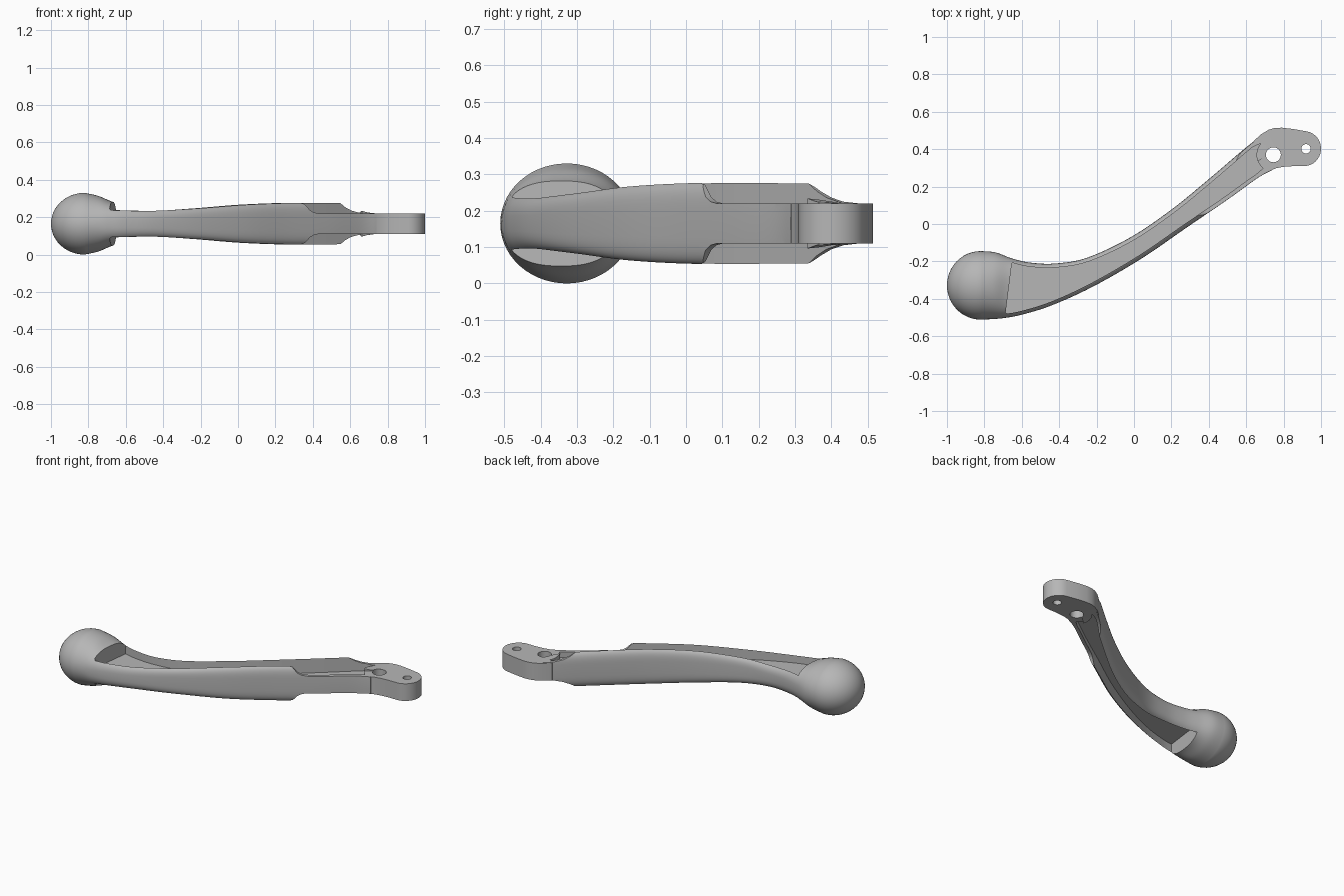
import bpy, bmesh, math
from mathutils import Vector

if "Cube" in bpy.data.objects:
    bpy.data.objects.remove(bpy.data.objects["Cube"])

MID = 0.165            # height of the symmetry plane
HOLE = Vector((0.745, 0.37))

metal = bpy.data.materials.new("grey metal")
metal.use_nodes = True
grey = (0.47, 0.47, 0.47, 1)
metal.diffuse_color = grey
metal.node_tree.nodes["Principled BSDF"].inputs["Base Color"].default_value = grey


def finish(name, bm):
    bmesh.ops.recalc_face_normals(bm, faces=bm.faces)
    mesh = bpy.data.meshes.new(name)
    bm.to_mesh(mesh)
    bm.free()
    mesh.materials.append(metal)
    obj = bpy.data.objects.new(name, mesh)
    bpy.context.collection.objects.link(obj)
    return obj


def prism(name, points, vec):
    bm = bmesh.new()
    face = bm.faces.new([bm.verts.new(p) for p in points])
    top = bmesh.ops.extrude_face_region(bm, geom=[face])["geom"]
    bmesh.ops.translate(bm, vec=vec, verts=[v for v in top if isinstance(v, bmesh.types.BMVert)])
    return finish(name, bm)


def combine(target, tool, operation):
    mod = target.modifiers.new("combine", "BOOLEAN")
    mod.operation, mod.solver, mod.object = operation, "EXACT", tool
    bpy.context.view_layer.objects.active = target
    bpy.ops.object.modifier_apply(modifier=mod.name)
    bpy.data.objects.remove(tool)


def spline(keys, steps):
    # Catmull-Rom through the key stations
    out = []
    for i in range(len(keys) - 1):
        a, b, c, d = (Vector(keys[min(max(k, 0), len(keys) - 1)]) for k in range(i - 1, i + 3))
        for s in range(steps):
            t = s / steps
            out.append(0.5 * (2 * b + (c - a) * t + (2 * a - 5 * b + 4 * c - d) * t * t
                              + (3 * b - a - 3 * c + d) * t ** 3))
    return out + [Vector(keys[-1])]


# Arm stations: back edge x, y, front edge x, y, half height, section squareness
keys = [
    (-0.82, -0.145, -0.82, -0.511, 0.165, 2.0),
    (-0.74, -0.152, -0.75, -0.508, 0.148, 2.1),
    (-0.65, -0.185, -0.69, -0.502, 0.117, 2.5),
    (-0.55, -0.207, -0.60, -0.485, 0.097, 2.9),
    (-0.42, -0.211, -0.44, -0.435, 0.085, 3.3),
    (-0.25, -0.180, -0.22, -0.335, 0.088, 4),
    (-0.02, -0.072, 0.04, -0.185, 0.106, 4),
    (0.20, 0.077, 0.28, -0.020, 0.116, 4),
    (0.40, 0.240, 0.50, 0.130, 0.119, 4),
    (0.60, 0.410, 0.66, 0.245, 0.119, 4),
    (0.72, 0.500, 0.74, 0.288, 0.119, 4),
]
arm = spline(keys, 6)

# Rounded ball tip in front of the first station
tip = []
for k in range(12):
    a = math.pi / 2 * k / 12
    r = max(math.sin(a), 1e-5)
    x = -0.82 - 0.18 * math.cos(a)
    tip.append((x, -0.328 + 0.183 * r, x, -0.328 - 0.183 * r, 0.165 * r, 2.0))

# Lofted lever body
bm = bmesh.new()
rings, SIDES = [], 56
for ux, uy, lx, ly, h, n in tip + [tuple(s) for s in arm]:
    c, w = Vector(((ux + lx) / 2, (uy + ly) / 2, MID)), Vector(((ux - lx) / 2, (uy - ly) / 2, 0))
    ring = []
    for k in range(SIDES):
        co, si = math.cos(math.tau * k / SIDES), math.sin(math.tau * k / SIDES)
        u = math.copysign(abs(co) ** (2 / n), co)
        v = math.copysign(abs(si) ** (2 / n), si)
        ring.append(bm.verts.new(c + w * u + Vector((0, 0, h * v))))
    rings.append(ring)
for a, b in zip(rings, rings[1:]):
    for k in range(SIDES):
        j = (k + 1) % SIDES
        bm.faces.new((a[k], a[j], b[j], b[k]))
bm.faces.new(rings[-1])
bmesh.ops.remove_doubles(bm, verts=rings[0], dist=1e-4)
lever = finish("lever", bm)


# Scooped flange ends, above and below
def trim(start, direction, curve, near, far):
    d = Vector((*direction, 0)).normalized()
    n = Vector((-d.y, d.x, 0))
    outline = [(0, 0.3)] + curve + [(0.6, 0.0545), (0.6, 0.3)]
    for side in (1, -1):
        pts = [Vector((*start, MID + side * z)) + d * s + n * near for s, z in outline]
        combine(lever, prism("flange_trim", pts, n * (far - near)), "DIFFERENCE")


trim((0.34, 0.03), (0.8, 0.6),
     [(0, 0.112), (0.02, 0.106), (0.035, 0.09), (0.05, 0.073), (0.075, 0.06), (0.11, 0.0545)], -0.12, 0.05)
trim((0.53, 0.35), (0.76, 0.65),
     [(0, 0.113), (0.04, 0.088), (0.08, 0.071), (0.13, 0.06), (0.21, 0.0545)], -0.35, 0.12)

# Flat hinge plate with a rounded end
outline = [(0.64, 0.444), (0.68, 0.48), (0.72, 0.504), (0.75, 0.513), (0.79, 0.515), (0.85, 0.508)]
for k in range(17):
    a = math.radians(80 - 170 * k / 16)
    outline.append((0.91 + 0.09 * math.cos(a), 0.403 + 0.093 * math.sin(a)))
outline += [(0.86, 0.31), (0.80, 0.306), (0.76, 0.298), (0.72, 0.282), (0.66, 0.246)]
plate = prism("hinge_plate", [(x, y, 0.11) for x, y in outline], (0, 0, 0.11))
combine(lever, plate, "UNION")

# Pockets on both faces, leaving a thin web between the flanges
back, front = [], []
for s in arm[12:]:
    u, l = Vector(s[0:2]), Vector(s[2:4])
    inward = (l - u).normalized() * 0.022
    if u.x < 0.64:
        back.append(u + inward)
    if l.x < 0.67:
        front.append(l - inward)
arc = [HOLE + 0.09 * Vector((math.cos(a), math.sin(a)))
       for a in (math.radians(136 + 97 * k / 10) for k in range(11))]
pocket = back + arc + front[::-1]
for z, depth in ((MID + 0.02, 0.4), (MID - 0.02, -0.4)):
    combine(lever, prism("pocket", [(*p, z) for p in pocket], (0, 0, depth)), "DIFFERENCE")

# Pivot hole and small pin hole
for x, y, r in ((*HOLE, 0.04), (0.92, 0.402, 0.025)):
    circle = [(x + r * math.cos(math.tau * k / 32), y + r * math.sin(math.tau * k / 32), -0.1)
              for k in range(32)]
    combine(lever, prism("hole", circle, (0, 0, 0.6)), "DIFFERENCE")

bpy.ops.object.select_all(action="DESELECT")
lever.select_set(True)
bpy.context.view_layer.objects.active = lever
bpy.ops.object.shade_smooth_by_angle(angle=math.radians(30))
